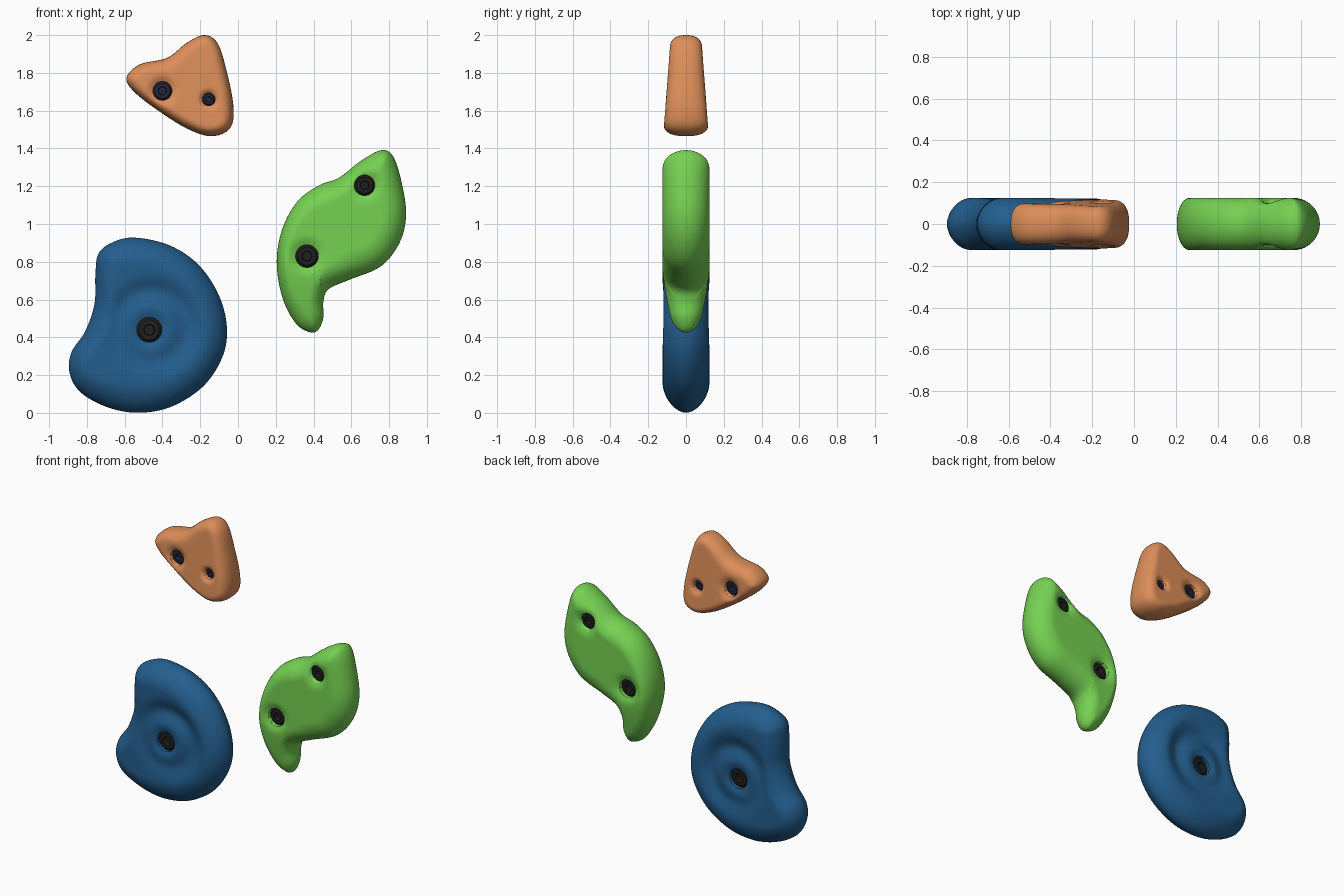
import bpy, bmesh, math

if "Cube" in bpy.data.objects:
    bpy.data.objects.remove(bpy.data.objects["Cube"])

RINGS = 36


def material(name, rgb):
    m = bpy.data.materials.new(name)
    m.diffuse_color = (*rgb, 1)
    m.use_nodes = True
    m.node_tree.nodes["Principled BSDF"].inputs["Base Color"].default_value = m.diffuse_color
    return m


def finish(bm, name, mat, angle=40):
    bmesh.ops.recalc_face_normals(bm, faces=bm.faces)
    me = bpy.data.meshes.new(name)
    bm.to_mesh(me)
    bm.free()
    me.materials.append(mat)
    ob = bpy.data.objects.new(name, me)
    bpy.context.collection.objects.link(ob)
    bpy.ops.object.select_all(action='DESELECT')
    ob.select_set(True)
    bpy.context.view_layer.objects.active = ob
    bpy.ops.object.shade_smooth_by_angle(angle=math.radians(angle))
    return ob


def spline(pts, steps=8):
    """Closed smooth curve through (x, z, edge radius) points."""
    out, n = [], len(pts)
    for i in range(n):
        a, b, c, d = (pts[(i + k) % n] for k in (-1, 0, 1, 2))
        for s in range(steps):
            t = s / steps
            out.append(tuple(0.5 * (2 * q + (r - p) * t + (2 * p - 5 * q + 4 * r - w) * t * t
                                    + (3 * q - p - 3 * r + w) * t ** 3)
                             for p, q, r, w in zip(a, b, c, d)))
    return out


def edge_distance(x, z, loop):
    best = 9.0
    for i in range(len(loop)):
        ax, az, _ = loop[i - 1]
        bx, bz, _ = loop[i]
        dx, dz = bx - ax, bz - az
        t = ((x - ax) * dx + (z - az) * dz) / (dx * dx + dz * dz)
        t = 0 if t < 0 else 1 if t > 1 else t
        best = min(best, (x - ax - t * dx) ** 2 + (z - az - t * dz) ** 2)
    return math.sqrt(best)


def lathe(bm, cx, cz, profile, seg, knurl=0.0):
    """Revolve (radius, y) pairs around a y axis."""
    loops = []
    for k, (r, y) in enumerate(profile):
        ring = []
        for i in range(seg):
            rr = r * (1 - knurl * (i % 2)) if k in (1, 2, len(profile) - 2, len(profile) - 3) else r
            a = 2 * math.pi * i / seg
            ring.append(bm.verts.new((cx + rr * math.cos(a), y, cz + rr * math.sin(a))))
        loops.append(ring)
    for p, q in zip(loops, loops[1:]):
        for i in range(seg):
            bm.faces.new((p[i - 1], p[i], q[i], q[i - 1]))
    bm.faces.new(loops[0])
    bm.faces.new(loops[-1])


def make_hold(name, mat, bolt_mat, points, centre, thick, power, bolts, relief=None):
    loop = spline(points)
    cx, cz = centre

    def surface(x, z, d, R):
        u = 1 - min(d / R, 1)
        h = thick(x, z) * (max(0, 1 - u ** power)) ** (1 / power)
        for bx, bz, br in bolts:      # soft countersink around each bolt
            h -= 0.022 * math.exp(-(math.hypot(x - bx, z - bz) / (br * 1.3)) ** 4) * min(1, d / 0.05)
        return h - (relief(x, z) * min(1, d / 0.1) if relief else 0)

    # puffed body: rings shrinking to the centre, mirrored front to back
    bm = bmesh.new()
    n = len(loop)
    rim = [bm.verts.new((x, 0, z)) for x, z, _ in loop]
    sides = {-1: [rim], 1: [rim]}
    for k in range(1, RINGS):
        f = (k / RINGS) ** 1.6
        rows = {-1: [], 1: []}
        for x, z, R in loop:
            px, pz = x + (cx - x) * f, z + (cz - z) * f
            h = surface(px, pz, edge_distance(px, pz, loop), R)
            for s in rows:
                rows[s].append(bm.verts.new((px, s * h, pz)))
        for s in rows:
            sides[s].append(rows[s])
    hc = surface(cx, cz, edge_distance(cx, cz, loop), 0.1)
    for s, rows in sides.items():
        for p, q in zip(rows, rows[1:]):
            for i in range(n):
                bm.faces.new((p[i - 1], p[i], q[i], q[i - 1]))
        tip = bm.verts.new((cx, s * hc, cz))
        for i in range(n):
            bm.faces.new((rows[-1][i - 1], rows[-1][i], tip))
    body = finish(bm, name, mat)

    # bolt holes and recessed socket bolts through both faces
    for i, (bx, bz, br) in enumerate(bolts):
        cb = bmesh.new()
        lathe(cb, bx, bz, [(br, -0.2), (br, 0.2)], 40)
        cutter = finish(cb, name + "_hole_cutter", mat)
        cutter.hide_render = True
        mod = body.modifiers.new("hole", 'BOOLEAN')
        mod.object = cutter
        mod.operation = 'DIFFERENCE'
        mod.solver = 'EXACT'
        bpy.context.view_layer.objects.active = body
        bpy.ops.object.modifier_apply(modifier=mod.name)
        bpy.data.objects.remove(cutter)
        y = surface(bx, bz, edge_distance(bx, bz, loop), 0.1) - 0.006
        half = [(br * 0.4, y - 0.03), (br * 0.45, y), (br * 0.82, y), (br * 1.0, y - 0.012)]
        prof = [(r, -v) for r, v in half] + [(r, v) for r, v in reversed(half)]
        bb = bmesh.new()
        lathe(bb, bx, bz, prof, 40, 0.05)
        finish(bb, f"{name}_bolt_{i + 1}", bolt_mat, 30)


orange = material("orange", (0.72, 0.27, 0.10))
green = material("green", (0.18, 0.64, 0.085))
blue = material("blue", (0.017, 0.112, 0.27))
black = material("bolt_black", (0.014, 0.014, 0.015))
navy = material("bolt_navy", (0.018, 0.02, 0.045))

# small triangular hold
make_hold("orange_hold", orange, navy, [
    (-.59, 1.775, .07), (-.52, 1.845, .07), (-.375, 1.88, .08), (-.27, 1.96, .07), (-.18, 2.0, .06),
    (-.11, 1.96, .06), (-.065, 1.83, .07), (-.025, 1.63, .07), (-.04, 1.51, .07), (-.135, 1.465, .06),
    (-.26, 1.50, .06), (-.415, 1.595, .06), (-.55, 1.70, .06)],
    (-.2, 1.7), lambda x, z: 0.118 - 0.038 * max(0, min(1, (z - 1.5) / 0.5)), 2.4,
    [(-.40, 1.705, .05), (-.155, 1.66, .034)])

# tall hold with a tail
make_hold("green_hold", green, black, [
    (.755, 1.39, .1), (.82, 1.36, .1), (.865, 1.225, .12), (.89, 1.05, .13), (.855, .90, .14),
    (.755, .775, .14), (.59, .705, .12), (.48, .655, .1), (.452, .59, .09), (.452, .505, .08),
    (.425, .44, .08), (.38, .427, .08), (.305, .475, .08), (.235, .61, .07), (.205, .80, .06),
    (.235, .975, .07), (.315, 1.12, .09), (.43, 1.205, .1), (.535, 1.245, .11), (.645, 1.33, .1)],
    (.42, .85), lambda x, z: 0.125 - 0.06 * max(0, min(1, (0.78 - z) / 0.34)) ** 1.5, 2,
    [(.67, 1.205, .054), (.365, .83, .06)])


# large dished hold: a ring valley around the bolt
def valley(x, z):
    dx, dz = x + .47, z - .44
    r = math.hypot(dx, dz)
    toward = (dx * 0.6 + dz * 0.8) / max(r, 1e-4)
    mid = 0.185 + 0.025 * toward
    return (0.022 + 0.01 * toward) * math.exp(-((r - mid) / 0.06) ** 2)


make_hold("blue_hold", blue, black, [
    (-.55, .928, .13), (-.67, .90, .12), (-.74, .84, .11), (-.755, .73, .11), (-.76, .575, .12),
    (-.81, .43, .12), (-.88, .325, .11), (-.893, .22, .11), (-.84, .115, .12), (-.705, .035, .15),
    (-.54, .001, .16), (-.36, .03, .15), (-.19, .135, .14), (-.087, .285, .13), (-.058, .44, .13),
    (-.098, .615, .13), (-.205, .78, .13), (-.36, .886, .13)],
    (-.45, .42), lambda x, z: 0.124, 1.8, [(-.47, .44, .066)], valley)
